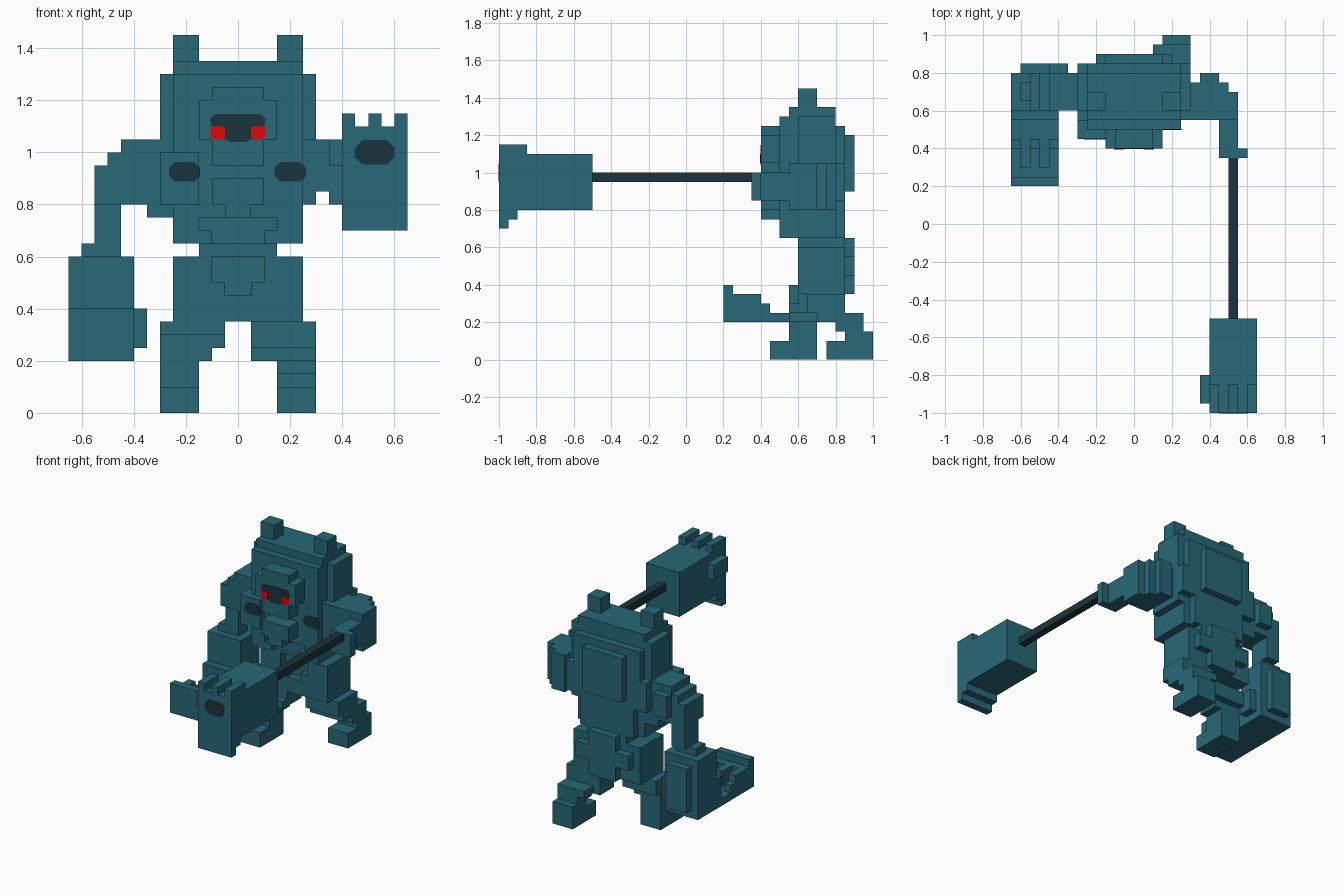
import bpy
import bmesh
from mathutils import Vector

CELL = 0.05
THICKNESS = 0.003

default_cube = bpy.data.objects.get("Cube")
if default_cube:
    bpy.data.objects.remove(default_cube, do_unlink=True)


def make_material(name, red, green, blue):
    material = bpy.data.materials.new(name)
    material.use_nodes = True
    colour = (red, green, blue, 1)
    material.diffuse_color = colour
    material.node_tree.nodes["Principled BSDF"].inputs["Base Color"].default_value = colour
    return material


teal = make_material("teal_armour", 0.021, 0.138, 0.185)
dark = make_material("dark_metal", 0.011, 0.034, 0.045)
red = make_material("red_eye", 0.75, 0.002, 0.002)


def finish(name, builder, material):
    mesh = bpy.data.meshes.new(name)
    bmesh.ops.recalc_face_normals(builder, faces=builder.faces)
    builder.to_mesh(mesh)
    builder.free()
    mesh.materials.append(material)
    item = bpy.data.objects.new(name, mesh)
    bpy.context.collection.objects.link(item)
    return item


def box(name, x, y, z, material=teal):
    """Block spanning the given (low, high) grid cells on each axis."""
    builder = bmesh.new()
    bmesh.ops.create_cube(builder, size=1)
    for vert in builder.verts:
        vert.co = Vector([CELL * (span[1] if part > 0 else span[0])
                          for part, span in zip(vert.co, (x, y, z))])
    return finish(name, builder, material)


def pair(name, x, y, z, material=teal):
    """Left block and its mirrored right block."""
    box("left_" + name, x, y, z, material)
    box("right_" + name, (-x[1], -x[0]), y, z, material)


def plate(name, outline, y, material):
    """Thin plate facing the front, from (x, z) outline points."""
    builder = bmesh.new()
    face = builder.faces.new([builder.verts.new((px, y, pz)) for px, pz in outline])
    result = bmesh.ops.extrude_face_region(builder, geom=[face])
    for vert in result["geom"]:
        if isinstance(vert, bmesh.types.BMVert):
            vert.co.y -= THICKNESS
    return finish(name, builder, material)


def port(name, x, z, width, height, y):
    """Dark rounded opening made as an eight sided plate."""
    w, h, cut = width / 2, height / 2, height * 0.3
    corner = [(w, h - cut), (w - cut, h)]
    top = corner + [(-a, b) for a, b in reversed(corner)]
    outline = top + [(a, -b) for a, b in reversed(top)]
    plate(name, [(x + a, z + b) for a, b in outline], y, dark)


# Torso and back
box("torso", (-5, 5), (10, 16), (15, 26))
box("torso_cap", (-5, 5), (11, 16), (26, 27))
box("back_layer", (-5, 5), (16, 17), (17, 25))
box("lower_back_layer", (-4, 4), (16, 17), (13, 17))
box("back_panel", (-3, 3), (17, 18), (18, 24))
box("shoulder_bridge", (-6, 6), (12, 17), (17, 21))
pair("torso_side", (5, 6), (12, 16), (16, 26))
pair("ear", (3, 5), (12, 14), (27, 29))
box("right_chest_pod", (-6, -3), (9, 11), (16, 20))
box("right_armpit", (-7, -5), (12, 16), (15, 17))
box("left_side_block", (5, 6), (11, 16), (16, 21))

# Head and chest plates
box("head_sides", (-3, 3), (8, 10), (21, 24))
box("head_core", (-2, 2), (8, 10), (19, 25))
box("chest_plate", (-2, 2), (8, 10), (16, 18))
box("chest_plate_tip", (-1, 1), (8, 10), (15, 16))

# Abdomen, waist and pelvis
pair("abdomen_side", (3, 5), (10, 16), (14, 15))
pair("abdomen_lower_side", (2, 5), (10, 16), (13, 14))
box("abdomen", (-3, 3), (11, 17), (13, 15))
box("waist", (-3, 3), (12, 17), (12, 13))
box("pelvis", (-5, 5), (13, 17), (9, 12))
pair("hip_plate", (2, 5), (12, 13), (10, 12))
pair("hip_plate_base", (1, 5), (12, 13), (9, 10))
box("lower_pelvis", (-5, 5), (12, 17), (7, 9))
box("rear_panel", (-2, 2), (17, 18), (7, 13))
box("rear_crossbar", (-4, 4), (17, 18), (9, 11))

# Right leg, stepping forward
box("right_thigh", (-6, -1), (12, 15), (6, 7))
box("right_lower_thigh", (-6, -1), (11, 15), (5, 6))
box("right_knee", (-6, -2), (11, 14), (4, 5))
box("right_shin", (-6, -3), (11, 14), (0, 4))
box("right_foot", (-6, -3), (9, 14), (0, 2))

# Left leg, stepping back
box("left_thigh", (1, 6), (13, 17), (5, 7))
box("left_lower_thigh", (1, 6), (14, 17), (4, 5))
box("left_knee", (2, 6), (15, 19), (4, 5))
box("left_calf", (3, 6), (16, 19), (3, 4))
box("left_heel", (3, 6), (17, 20), (2, 3))
box("left_foot", (3, 6), (15, 20), (0, 2))

# Right arm, hanging down
box("right_shoulder_joint", (-7, -6), (12, 16), (16, 21))
box("right_shoulder", (-9, -7), (12, 16), (16, 21))
box("right_shoulder_back", (-9, -7), (16, 17), (17, 20))
box("right_upper_arm", (-10, -9), (12, 16), (16, 20))
box("right_elbow", (-11, -9), (12, 16), (16, 19))
box("right_lower_arm", (-11, -9), (13, 16), (13, 16))
box("right_wrist", (-12, -9), (13, 15), (12, 13))

# Right gauntlet with open claw
box("right_gauntlet", (-13, -8), (12, 16), (4, 12))
box("right_gauntlet_front", (-13, -8), (11, 12), (4, 8))
box("right_gauntlet_panel", (-12, -9), (16, 17), (5, 11))
box("right_thumb", (-8, -7), (13, 15), (5, 8))
box("claw_palm", (-13, -8), (4, 11), (4, 5))
box("claw_lip", (-13, -8), (4, 5), (4, 8))
box("claw_ridge", (-13, -8), (5, 6), (4, 7))
for index, x in enumerate(range(-13, -8, 2)):
    box(f"claw_finger_{index}", (x, x + 1), (6, 8), (5, 7))
    box(f"claw_knuckle_{index}", (x, x + 1), (8, 9), (5, 6))

# Left arm, reaching forward
box("left_shoulder_joint", (6, 7), (11, 15), (17, 21))
box("left_shoulder", (7, 9), (11, 16), (16, 21))
box("left_elbow", (9, 10), (11, 15), (16, 21))
box("left_upper_arm", (10, 11), (11, 14), (16, 21))
box("left_lower_arm", (9, 11), (8, 11), (17, 20))
box("left_wrist", (9, 12), (7, 8), (17, 20))

# Launched left gauntlet on its rod
box("gauntlet_rod", (10, 11), (-10, 7), (19, 20), dark)
box("left_gauntlet", (8, 13), (-20, -10), (16, 22))
box("left_thumb", (7, 8), (-19, -16), (19, 21))
box("left_lower_claw", (8, 13), (-20, -19), (14, 16))
box("left_lower_claw_step", (8, 13), (-19, -18), (15, 16))
for index, x in enumerate(range(8, 13, 2)):
    box(f"left_finger_{index}", (x, x + 1), (-20, -17), (22, 23))

# Dark openings
port("gauntlet_port", 0.525, 1.0, 0.15, 0.095, -20 * CELL)
port("right_chest_port", -0.205, 0.925, 0.12, 0.075, 9 * CELL)
port("left_chest_port", 0.2, 0.925, 0.12, 0.075, 10 * CELL)

# Visor and eyes
face_y = 8 * CELL
half = [(0.03, 1.04), (0.05, 1.05), (0.1, 1.1), (0.107, 1.13), (0.085, 1.148)]
plate("visor", half + [(-x, z) for x, z in reversed(half)], face_y, dark)
for name, side in (("left_eye", 1), ("right_eye", -1)):
    eye = [(0.05, 1.06), (0.06, 1.05), (0.09, 1.05), (0.105, 1.06), (0.105, 1.1), (0.06, 1.1), (0.05, 1.09)]
    plate(name, [(side * x, z) for x, z in eye], face_y - THICKNESS / 2, red)
